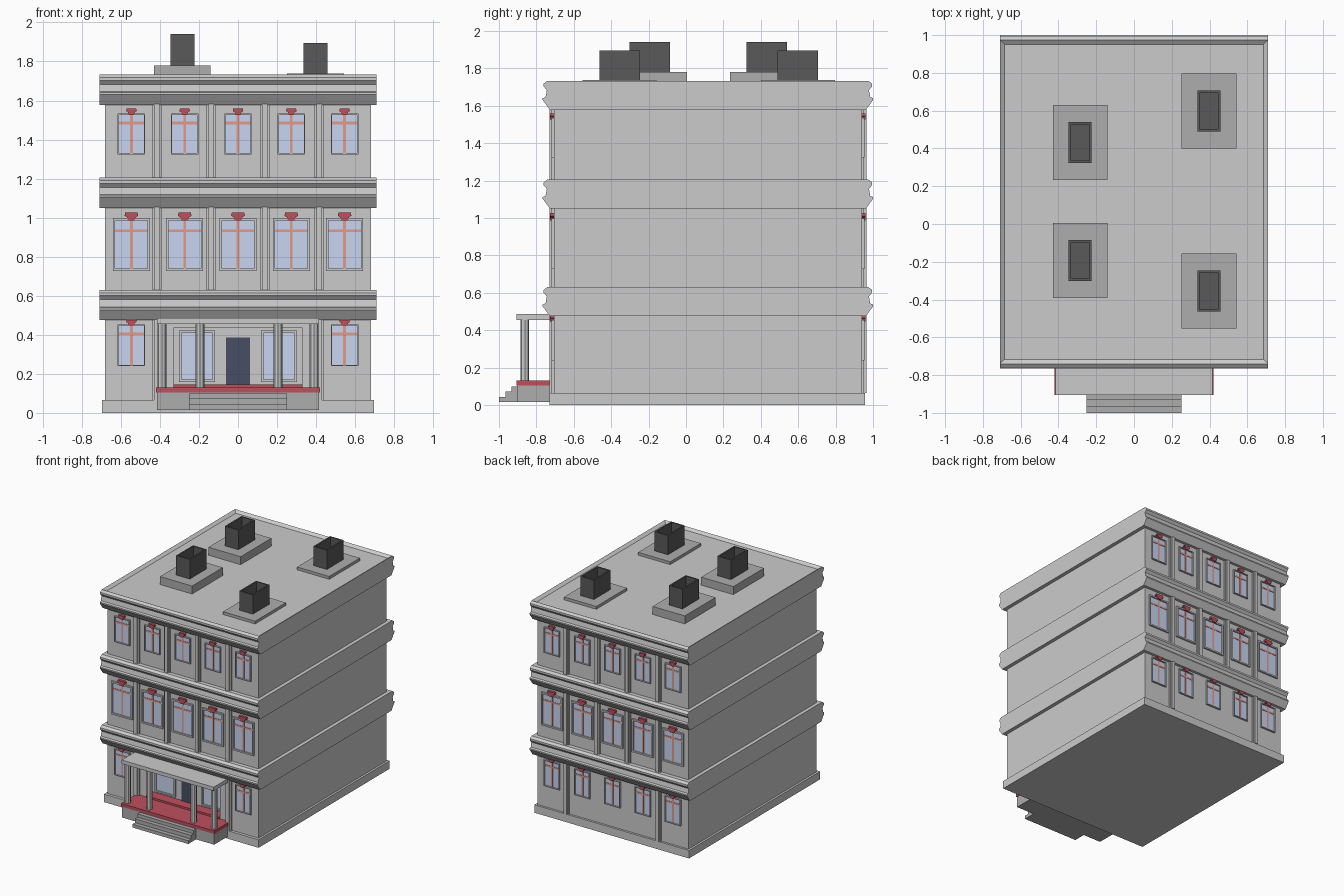
import bpy, bmesh
from mathutils import Matrix, Vector

if "Cube" in bpy.data.objects:
    bpy.data.objects.remove(bpy.data.objects["Cube"])

FRONT, BACK, HALF = -0.706, 0.94, 0.68


def mat(name, rgb):
    m = bpy.data.materials.new(name)
    m.diffuse_color = (*rgb, 1)
    m.use_nodes = True
    m.node_tree.nodes["Principled BSDF"].inputs["Base Color"].default_value = m.diffuse_color
    return m


RED = mat("red", (0.52, 0.08, 0.11))
GLASS = mat("glass", (0.58, 0.66, 0.88))
BAR = mat("bar", (0.75, 0.33, 0.25))
DOOR = mat("door", (0.065, 0.075, 0.13))
DARK = mat("dark", (0.1, 0.1, 0.1))
SHADE = mat("plinth_grey", (0.42, 0.42, 0.42))


def finish(name, bm, material=None):
    bmesh.ops.recalc_face_normals(bm, faces=bm.faces)
    me = bpy.data.meshes.new(name)
    bm.to_mesh(me)
    bm.free()
    ob = bpy.data.objects.new(name, me)
    bpy.context.collection.objects.link(ob)
    if material:
        me.materials.append(material)
    return ob


def boxes(name, spans, material=None):
    """One object from boxes given as (x0, x1, y0, y1, z0, z1)."""
    bm = bmesh.new()
    for x0, x1, y0, y1, z0, z1 in spans:
        size = (abs(x1 - x0), abs(y1 - y0), abs(z1 - z0))
        mid = Vector(((x0 + x1) / 2, (y0 + y1) / 2, (z0 + z1) / 2))
        bmesh.ops.create_cube(bm, size=1, matrix=Matrix.Translation(mid) @ Matrix.Diagonal((*size, 1)))
    return finish(name, bm, material)


def prism(bm, pts, move):
    """Extrude a closed outline along the move vector."""
    f = bm.faces.new([bm.verts.new(p) for p in pts])
    ext = bmesh.ops.extrude_face_region(bm, geom=[f], use_keep_orig=True)
    bmesh.ops.translate(bm, verts=[v for v in ext["geom"] if isinstance(v, bmesh.types.BMVert)], vec=move)


# Walls, with a recessed entrance bay, and the plinth
boxes("walls", [
    (-HALF, HALF, -0.63, BACK, 0, 1.69),
    (-HALF, -0.33, FRONT, -0.63, 0, 1.69),
    (0.33, HALF, FRONT, -0.63, 0, 1.69),
    (-0.33, 0.33, FRONT, -0.63, 0.435, 1.69)])
boxes("plinth", [(-0.697, 0.697, -0.73, 0.957, 0, 0.065)])

# Cornices: moulded profile on front and back, flat ends
PROFILE = [(0.022, 0), (0.06, 0.052), (0.06, 0.062), (0.045, 0.068), (0.038, 0.105),
           (0.055, 0.125), (0.055, 0.14), (0.035, 0.155)]
for name, z in (("lower_cornice", 0.475), ("middle_cornice", 1.05), ("top_cornice", 1.578)):
    bm = bmesh.new()
    pts = [(-0.71, FRONT - o, z + h) for o, h in PROFILE]
    pts += [(-0.71, BACK + o, z + h) for o, h in reversed(PROFILE)]
    prism(bm, pts, (1.42, 0, 0))
    if name == "top_cornice":  # shallow sunken roof behind a rim
        bmesh.ops.recalc_face_normals(bm, faces=bm.faces)
        top = max(bm.faces, key=lambda f: f.calc_center_median().z)
        bmesh.ops.inset_region(bm, faces=[top], thickness=0.035)
        bmesh.ops.translate(bm, verts=list(top.verts), vec=(0, 0, -0.018))
    finish(name, bm)

# Stepped pilasters between the windows
spans = []
for wall, s in ((FRONT, -1), (BACK, 1)):
    for z0, z1, xs in ((0.065, 0.49, (-0.415, 0.415)),
                       (0.62, 1.07, (-0.415, -0.138, 0.138, 0.415)),
                       (1.19, 1.6, (-0.415, -0.138, 0.138, 0.415))):
        for x in xs:
            spans.append((x - 0.024, x + 0.024, wall, wall + s * 0.013, z0, z1))
            spans.append((x - 0.014, x + 0.014, wall, wall + s * 0.025, z0, z1))
boxes("pilasters", spans)

# Windows: frame, glass, cross bars and a red keystone
frames, panes, bars = [], [], []
keys = bmesh.new()


def frame(x, hw, z0, z1, wall, s, t, depth):
    y = wall + s * depth
    frames.extend([(x - hw - t, x - hw, wall, y, z0 - t, z1 + t), (x + hw, x + hw + t, wall, y, z0 - t, z1 + t),
                   (x - hw, x + hw, wall, y, z0 - t, z0), (x - hw, x + hw, wall, y, z1, z1 + t)])
    panes.append((x - hw, x + hw, wall, wall + s * 0.003, z0, z1))


def window(x, hw, z0, z1, zbar, k, t, wall, s):
    frame(x, hw, z0, z1, wall, s, t, 0.014)
    bars.append((x - 0.007, x + 0.007, wall, wall + s * 0.007, z0, z1))
    bars.append((x - hw, x + hw, wall, wall + s * 0.006, zbar - 0.007, zbar + 0.007))
    outline = [(-0.5, 0), (0.5, 0), (0.65, 0.45), (1, 0.6), (0.9, 1), (-0.9, 1), (-1, 0.6), (-0.65, 0.45)]
    prism(keys, [(x + a * k, wall, z1 + b * k * 1.15) for a, b in outline], (0, s * 0.02, 0))


for wall, s in ((FRONT, -1), (BACK, 1)):
    for i in range(-2, 3):
        x = i * 0.273
        if s > 0 or abs(i) == 2:
            window(x, 0.064, 0.245, 0.447, 0.405, 0.027, 0.006, wall, s)
        window(x, 0.083, 0.74, 0.985, 0.933, 0.035, 0.012, wall, s)
        window(x, 0.064, 1.33, 1.527, 1.485, 0.027, 0.006, wall, s)

# Entrance bay: two large windows and the door
for x in (-0.21, 0.21):
    frame(x, 0.08, 0.17, 0.41, -0.63, -1, 0.012, 0.014)
boxes("window_frames", frames)
boxes("window_glass", panes, GLASS)
boxes("window_bars", bars, BAR)
finish("window_keystones", keys, RED)
boxes("door", [(-0.062, 0.062, -0.63, -0.637, 0.145, 0.385)], DOOR)

# Porch: block, red floor, steps, canopy and eight-sided columns
boxes("porch_block", [(-0.415, 0.415, -0.9, -0.7, 0.015, 0.105)], SHADE)
boxes("porch_floor", [(-0.42, 0.42, -0.905, -0.7, 0.105, 0.13), (-0.33, 0.33, -0.715, -0.63, 0.065, 0.145)], RED)
boxes("porch_steps", [(-0.252, 0.252, y, -0.89, 0.015, z)
                      for y, z in ((-1.0, 0.042), (-0.966, 0.073), (-0.933, 0.1))], SHADE)
boxes("porch_canopy", [(-0.415, 0.415, -0.905, -0.7, 0.455, 0.485)])
bm = bmesh.new()
for x in (-0.39, -0.195, 0.205, 0.39):
    bmesh.ops.create_cone(bm, cap_ends=True, segments=8, radius1=0.023, radius2=0.023, depth=0.33,
                          matrix=Matrix.Translation((x, -0.862, 0.293)))
finish("porch_columns", bm)

# Roof chimneys: slab base and an open dark shaft
chimneys = [(-0.285, 0.432, 1.78, 1.94), (-0.285, -0.193, 1.78, 1.94),
            (0.397, 0.598, 1.738, 1.895), (0.397, -0.355, 1.738, 1.895)]
boxes("chimney_bases", [(x - 0.145, x + 0.145, y - 0.198, y + 0.198, 1.7, z) for x, y, z, _ in chimneys], SHADE)
shafts = []
for x, y, z0, z1 in chimneys:
    w, d, t = 0.061, 0.108, 0.012
    shafts += [(x - w, x - w + t, y - d, y + d, z0, z1), (x + w - t, x + w, y - d, y + d, z0, z1),
               (x - w + t, x + w - t, y - d, y - d + t, z0, z1), (x - w + t, x + w - t, y + d - t, y + d, z0, z1),
               (x - w + t, x + w - t, y - d + t, y + d - t, z0, z0 + 0.01)]
boxes("chimney_shafts", shafts, DARK)
